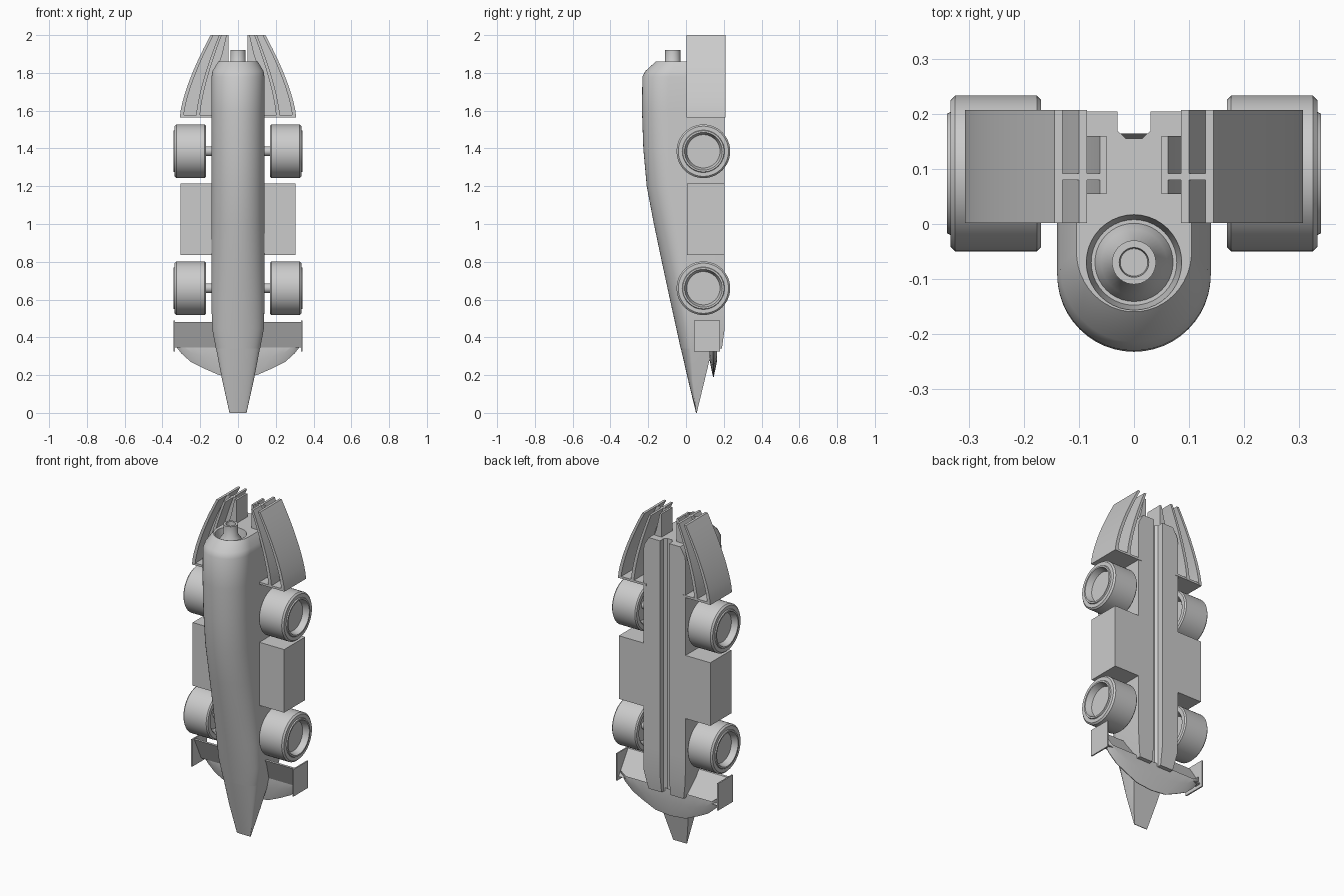
import bpy, bmesh, math
from math import sin, cos, pi

if "Cube" in bpy.data.objects:
    bpy.data.objects.remove(bpy.data.objects["Cube"])


def make(name, bm, mirror=False, angle=35):
    bmesh.ops.recalc_face_normals(bm, faces=bm.faces)
    me = bpy.data.meshes.new(name)
    bm.to_mesh(me)
    bm.free()
    ob = bpy.data.objects.new(name, me)
    bpy.context.collection.objects.link(ob)
    if mirror:
        ob.modifiers.new("mirror", 'MIRROR')
    smooth(ob, angle)
    return ob


def smooth(ob, angle=35):
    bpy.ops.object.select_all(action='DESELECT')
    bpy.context.view_layer.objects.active = ob
    ob.select_set(True)
    bpy.ops.object.shade_smooth_by_angle(angle=math.radians(angle))


def loft(name, rings, mirror=False, angle=35):
    """Bridge rings of equal length and cap both ends."""
    bm = bmesh.new()
    vs = [[bm.verts.new(p) for p in r] for r in rings]
    n = len(vs[0])
    for a, b in zip(vs, vs[1:]):
        for i in range(n):
            j = (i + 1) % n
            bm.faces.new((a[i], a[j], b[j], b[i]))
    bm.faces.new(vs[0])
    bm.faces.new(vs[-1])
    return make(name, bm, mirror, angle)


def lathe_x(name, profile, y, z, n=48):
    return loft(name, [[(x, y + r * cos(2 * pi * i / n), z + r * sin(2 * pi * i / n))
                        for i in range(n)] for x, r in profile], True)


def lathe_z(name, profile, y, n=40):
    return loft(name, [[(r * cos(2 * pi * i / n), y + r * sin(2 * pi * i / n), z)
                        for i in range(n)] for z, r in profile])


def box(name, x, y, z, mirror=True):
    return loft(name, [[(x[0], y[0], c), (x[1], y[0], c), (x[1], y[1], c), (x[0], y[1], c)]
                       for c in z], mirror)


def prism_y(name, pts, y0, y1, mirror=True, angle=35):
    return loft(name, [[(x, y, z) for x, z in pts] for y in (y0, y1)], mirror, angle)


def prism_x(name, pts, x0, x1, mirror=True):
    return loft(name, [[(x, y, z) for y, z in pts] for x in (x0, x1)], mirror)


def cut(ob, cutter):
    m = ob.modifiers.new("cut", 'BOOLEAN')
    m.operation = 'DIFFERENCE'
    m.solver = 'EXACT'
    m.object = cutter
    bpy.context.view_layer.objects.active = ob
    bpy.ops.object.modifier_apply(modifier=m.name)
    bpy.data.objects.remove(cutter)
    smooth(ob)


def u_section(z, w, yf, yb, ry, n=24):
    """Rounded front, straight sides, flat back."""
    arc = [(-w * cos(pi * i / n), yf + ry - ry * sin(pi * i / n), z) for i in range(n + 1)]
    return arc + [(w, yb, z), (-w, yb, z)]


BACK = 0.205

# main body
body = loft("body", [u_section(z, w, yf, BACK if z > .4 else .19, ry) for z, w, yf, ry in [
    (.34, .117, -.028, .06), (.45, .138, -.052, .08), (.6, .14, -.085, .10),
    (.8, .14, -.128, .12), (1.0, .14, -.17, .135), (1.2, .14, -.208, .14),
    (1.4, .14, -.226, .14), (1.6, .14, -.233, .14), (1.78, .14, -.231, .14),
    (1.81, .135, -.215, .14), (1.86, .105, -.16, .11)]])

# pointed nose
loft("nose", [u_section(z, w, yf, yb, ry) for z, w, yf, yb, ry in [
    (0, .045, .053, .057, .001), (.17, .083, .012, .098, .025), (.345, .117, -.028, .14, .06)]])

# side pods
box("side_pod", (.1, .305), (.004, BACK - .001), (.835, 1.215))

# engine recess and floor channel
cut(body, lathe_z("recess_cutter", [(1.80, .078), (1.88, .09)], -.07))
channel = [(-.03, .25), (-.03, .17), (-.015, .156), (.015, .156), (.03, .17), (.03, .25)]
cut(body, loft("channel_cutter", [[(x, y, z) for x, y in channel] for z in (.3, 1.95)]))

# exhaust pipe with flared base and hollow end
lathe_z("exhaust", [(1.79, .075), (1.83, .06), (1.86, .04), (1.92, .04), (1.92, .027), (1.89, .025)], -.07)

# wheels and axles
for z, tag in ((.66, "front"), (1.385, "rear")):
    lathe_x(tag + "_wheel", [(.215, .02), (.215, .09), (.176, .105), (.17, .112), (.17, .135),
                             (.177, .142), (.326, .142), (.335, .133), (.335, .112), (.341, .109),
                             (.341, .1), (.305, .088), (.305, .02)], .092, z)
    lathe_x(tag + "_axle", [(.1, .025), (.22, .025)], .092, z, 24)


# swept rear fins: curved plates joined by a web and a base
def sweep(b, t, n=12):
    return [(b + (t - b) * (i / n) ** 1.45, 1.565 + .435 * i / n) for i in range(n + 1)]


def plate(name, b, t, th_b, th_t, y0, y1):
    prism_y(name, sweep(b, t) + sweep(b - th_b, t - th_t)[::-1], y0, y1)


plate("outer_fin", .308, .145, .02, .015, .002, BACK + .003)
plate("middle_fin", .222, .1, .02, .014, .002, BACK + .003)
prism_y("fin_web", sweep(.295, .135) + [(.05, 2.0), (.05, 1.86), (.1, 1.84), (.1, 1.565)], .08, .092)
prism_y("inner_fin", [(.05, 2.0), (.062, 2.0), (.085, 1.9), (.12, 1.8), (.1, 1.8), (.05, 1.86)], .055, .16)
box("fin_base", (.12, .306), (.003, BACK + .002), (1.565, 1.578))

# front wing: tapered main plane with curved leading edge
edge = [(0, .19), (.1, .2), (.18, .235), (.25, .27), (.3, .315), (.335, .36)]
loft("wing_main_plane", [[(-x, y + .145, z) for x, z in edge[::-1]]
                         + [(x, y + .145, z) for x, z in edge[1:]] for y in (-.002, .002)])
inner = [(x * .96, z + .1 * (1 - x / .45)) for x, z in edge]
for s, tag in ((-1, "upper"), (1, "lower")):
    bm = bmesh.new()
    rows = [[bm.verts.new((x, .145 + s * d, z)) for x, z in row]
            for row, d in ((edge, .002), (inner, .02), ([(x, max(.36, z)) for x, z in inner], .02))]
    for a, b in zip(rows, rows[1:]):
        for i in range(5):
            bm.faces.new((a[i], a[i + 1], b[i + 1], b[i]))
    bmesh.ops.remove_doubles(bm, verts=bm.verts, dist=.0005)
    make("wing_skin_" + tag, bm, True)

# angled flap and end plates
prism_x("wing_flap", [(.125, .345), (.165, .345), (.075, .482), (.06, .482)], .1, .336)
box("wing_end_plate", (.333, .341), (.042, .18), (.325, .488))
